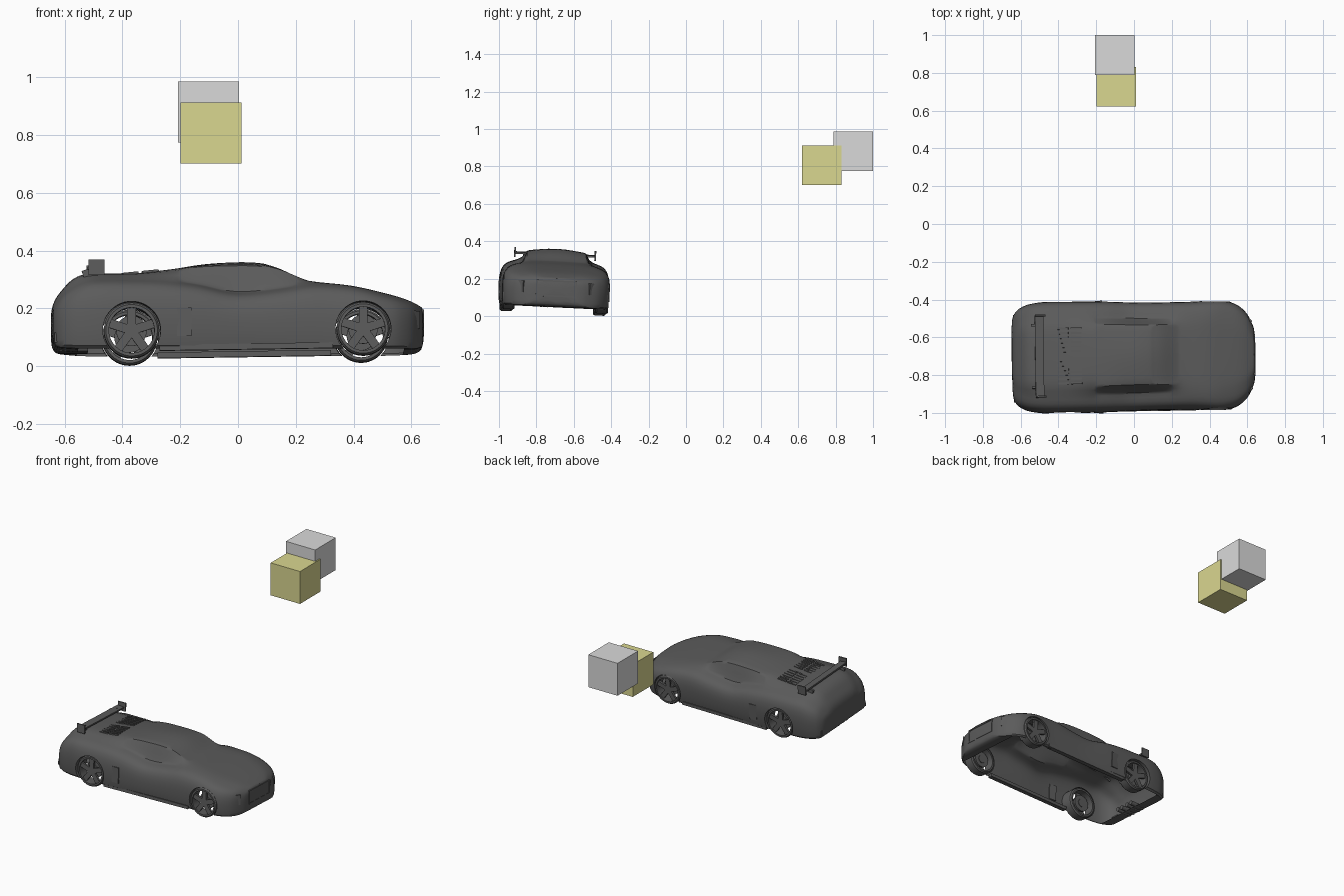
import bpy, bmesh, math
from mathutils import Matrix

if "Cube" in bpy.data.objects:
    bpy.data.objects.remove(bpy.data.objects["Cube"])

# The car leans slightly and stands to one side of the two blocks
CAR = (Matrix.Translation((0, -0.709, 0)) @ Matrix.Rotation(math.radians(0.8), 4, 'Z')
       @ Matrix.Rotation(math.radians(-2.8), 4, 'X'))


def material(name, colour):
    m = bpy.data.materials.new(name)
    m.use_nodes = True
    m.diffuse_color = (*colour, 1)
    m.node_tree.nodes["Principled BSDF"].inputs["Base Color"].default_value = (*colour, 1)
    return m


PAINT = material("charcoal", (0.105, 0.105, 0.105))
GREY = material("light grey", (0.7, 0.7, 0.7))
YELLOW = material("dull yellow", (0.7, 0.68, 0.28))


def finish(name, bm, mat=PAINT, matrix=CAR):
    bmesh.ops.recalc_face_normals(bm, faces=bm.faces)
    mesh = bpy.data.meshes.new(name)
    bm.to_mesh(mesh)
    bm.free()
    mesh.materials.append(mat)
    ob = bpy.data.objects.new(name, mesh)
    ob.matrix_world = matrix
    bpy.context.collection.objects.link(ob)
    return ob


def smooth(ob):
    bpy.ops.object.select_all(action='DESELECT')
    ob.select_set(True)
    bpy.context.view_layer.objects.active = ob
    bpy.ops.object.shade_smooth_by_angle(angle=math.radians(35))


def add_box(bm, size, loc, rot=Matrix()):
    m = Matrix.Translation(loc) @ rot @ Matrix.Diagonal((*size, 1))
    bmesh.ops.create_cube(bm, size=1, matrix=m)


def box(name, size, loc, rot=Matrix(), mat=PAINT, matrix=CAR):
    bm = bmesh.new()
    add_box(bm, size, loc, rot)
    return finish(name, bm, mat, matrix)


def add_disc(bm, radius, depth, loc, segs=32, axis='X'):
    m = Matrix.Translation(loc) @ Matrix.Rotation(math.pi / 2, 4, axis)
    bmesh.ops.create_cone(bm, cap_ends=True, segments=segs, radius1=radius,
                          radius2=radius, depth=depth, matrix=m)


def curve(points):
    """Monotone smooth interpolation through (x, value) pairs."""
    n = len(points) - 1
    d = [(points[i + 1][1] - points[i][1]) / (points[i + 1][0] - points[i][0]) for i in range(n)]
    t = [d[0]] + [2 * a * b / (a + b) if a * b > 0 else 0 for a, b in zip(d, d[1:])] + [d[-1]]

    def f(x):
        i = max(k for k in range(n) if k == 0 or points[k][0] <= x)
        (xa, a), (xb, b) = points[i], points[i + 1]
        h = xb - xa
        u = (x - xa) / h
        return ((1 + 2 * u) * (1 - u) ** 2 * a + u * (1 - u) ** 2 * h * t[i]
                + u * u * (3 - 2 * u) * b + u * u * (u - 1) * h * t[i + 1])
    return f


# Lines that govern the body along its length
roof = curve([(-.648, .195), (-.635, .23), (-.61, .262), (-.575, .3), (-.53, .318), (-.4, .318),
              (-.25, .333), (-.1, .357), (.02, .364), (.1, .357), (.17, .33), (.24, .293),
              (.38, .275), (.5, .25), (.58, .228), (.643, .2)])
sill = curve([(-.648, .185), (-.6, .25), (-.5, .292), (-.3, .29), (-.15, .275), (0, .245),
              (.15, .26), (.26, .276), (.38, .269), (.5, .241), (.6, .21), (.643, .185)])
width = curve([(-.648, .2), (-.62, .25), (-.55, .283), (-.45, .294), (-.2, .292), (.1, .283),
               (.3, .284), (.45, .291), (.53, .275), (.6, .222), (.643, .13)])
floor = curve([(-.648, .085), (-.63, .054), (-.5, .046), (.5, .048), (.61, .05), (.643, .065)])


def section(x):
    zt, zs, w, zb = roof(x), sill(x), width(x), floor(x)
    h = zs - zb
    half = [(0, zt), (.32 * w, zt - .08 * (zt - zs)), (.56 * w, zs + .84 * (zt - zs)),
            (.7 * w, zs), (.87 * w, zs - .05 * h), (.965 * w, zs - .16 * h),
            (1.01 * w, zb + .6 * h), (1.005 * w, zb + .3 * h), (.985 * w, zb), (.93 * w, zb), (0, zb)]
    return [(x, y, z) for y, z in half + [(-y, z) for y, z in half[-2:0:-1]]]


# Body shell
COUNT = 46
bm = bmesh.new()
rings = []
for i in range(COUNT):
    t = i / (COUNT - 1)
    x = -.648 + 1.291 * (.4 * t + .3 * (1 - math.cos(math.pi * t)))
    rings.append([bm.verts.new(p) for p in section(x)])
N = len(rings[0])
side_windows, windscreen = {2: [], N - 3: []}, []
for a, b in zip(rings, rings[1:]):
    for j in range(N):
        k = (j + 1) % N
        f = bm.faces.new((a[j], a[k], b[k], b[j]))
        x = f.calc_center_median().x
        if j in side_windows and -.2 < x < .22:
            side_windows[j].append(f)
        if j in (0, 1, N - 2, N - 1) and .09 < x < .25:
            windscreen.append(f)
bm.faces.new(rings[0])
bm.faces.new(rings[-1][::-1])
bmesh.ops.recalc_face_normals(bm, faces=bm.faces)
# Glass is set slightly into the shell
for panel in [*side_windows.values(), windscreen]:
    bmesh.ops.inset_region(bm, faces=panel, thickness=.004, depth=-.002)
body = finish("body", bm)
body.modifiers.new("Smooth", 'SUBSURF').levels = 1

# Wheel wells
REAR, FRONT = (-.372, .111, .096), (.43, .117, .092)
WELL = .22
bm = bmesh.new()
for x, z, r in (REAR, FRONT):
    for s in (-1, 1):
        add_disc(bm, r + .004, .2, (x, s * (WELL + .1), z), 48)
wells = finish("wheel_well_cutter", bm)
wells.hide_render = True
cut = body.modifiers.new("Wells", 'BOOLEAN')
cut.object = wells
cut.operation = 'DIFFERENCE'
cut.solver = 'EXACT'
bpy.context.view_layer.objects.active = body
for name in ("Smooth", "Wells"):
    bpy.ops.object.modifier_apply(modifier=name)
bpy.data.objects.remove(wells)

# The shell is hollow: open the underside and the inner ends of the wells
bm = bmesh.new()
bm.from_mesh(body.data)
opened = []
for f in bm.faces:
    c = f.calc_center_median()
    under = f.normal.z < -.9 and c.z < .07 and -.56 < c.x < .57 and abs(c.y) < .9 * width(c.x)
    well_end = abs(f.normal.y) > .99 and abs(abs(c.y) - WELL) < .001
    if under or well_end:
        opened.append(f)
bmesh.ops.delete(bm, geom=opened, context='FACES')
bm.to_mesh(body.data)
bm.free()
smooth(body)


def wheel(name, x, z, r, s):
    # Tyre and rim barrel, as a turned ring
    profile = [(.82, -.034), (.93, -.034), (1, -.026), (1, .026), (.93, .034), (.82, .034)]
    bm = bmesh.new()
    segs = 40
    loops = []
    for i in range(segs):
        a = math.tau * i / segs
        loops.append([bm.verts.new((x + r * p * math.cos(a), s * .25 + y, z + r * p * math.sin(a)))
                      for p, y in profile])
    for i in range(segs):
        a, b = loops[i], loops[(i + 1) % segs]
        for j in range(len(profile)):
            k = (j + 1) % len(profile)
            bm.faces.new((a[j], a[k], b[k], b[j]))
    smooth(finish(name + "_tyre", bm))
    # Five wide spokes, hub and brake disc
    bm = bmesh.new()
    add_disc(bm, r * .55, .012, (x, s * .235, z))
    add_disc(bm, r * .27, .05, (x, s * .25, z), 20)
    for i in range(5):
        a = math.pi / 2 + math.tau * i / 5
        add_box(bm, (r * .72, .014, r * .32),
                (x + r * .48 * math.cos(a), s * .268, z + r * .48 * math.sin(a)),
                Matrix.Rotation(-a, 4, 'Y'))
    smooth(finish(name + "_rim", bm))


for s, side in ((1, "left"), (-1, "right")):
    wheel(side + "_rear_wheel", *REAR, s)
    wheel(side + "_front_wheel", *FRONT, s)
    # Skirt and side intake
    box(side + "_skirt", (.6, .03, .02), (.025, s * .27, .055), Matrix.Rotation(-.015, 4, 'Y'))
    box(side + "_intake", (.05, .01, .1), (-.19, s * .29, .14), Matrix.Rotation(s * .08, 4, 'Z'))
    # Wing end plates and struts
    box(side + "_wing_plate", (.055, .008, .054), (-.493, s * .215, .333))
    box(side + "_wing_strut", (.05, .012, .03), (-.515, s * .165, .315), Matrix.Rotation(-.3, 4, 'Y'))
    # Lamps at the nose and tail
    turn = Matrix.Rotation(s * .75, 4, 'Z')
    box(side + "_front_lamp", (.02, .05, .062), (.603, s * .19, .152), turn)
    box(side + "_tail_lamp", (.02, .05, .035), (-.628, s * .205, .088))

# Rear wing
box("wing_blade", (.045, .43, .01), (-.5, 0, .33), Matrix.Rotation(.1, 4, 'Y'))

# Engine cover slats
bm = bmesh.new()
for x in (-.375, -.305):
    for s in (-1, 1):
        for i in range(6):
            y = s * (.025 + .024 * i)
            add_box(bm, (.058, .011, .008), (x, y, roof(x) - .025 * abs(y)),
                    Matrix.Rotation(-.1, 4, 'Y'))
finish("engine_slats", bm)

# Exhaust pipes under the tail
bm = bmesh.new()
for y in (-.06, -.025, .025, .06):
    add_disc(bm, .014, .1, (-.57, y, .06), 16, 'Y')
smooth(finish("exhaust_pipes", bm))

# Nose grille frame
bm = bmesh.new()
for s in (-1, 1):
    add_box(bm, (.012, .21, .008), (.637, 0, .147 + s * .04))
    add_box(bm, (.012, .008, .088), (.637, s * .105, .147))
finish("grille_frame", bm)

# Two loose blocks
for name, loc, mat in (("grey_block", (-.102, .895, .881), GREY),
                       ("yellow_block", (-.094, .727, .807), YELLOW)):
    box(name, (.211, .211, .211), loc, mat=mat, matrix=Matrix())
